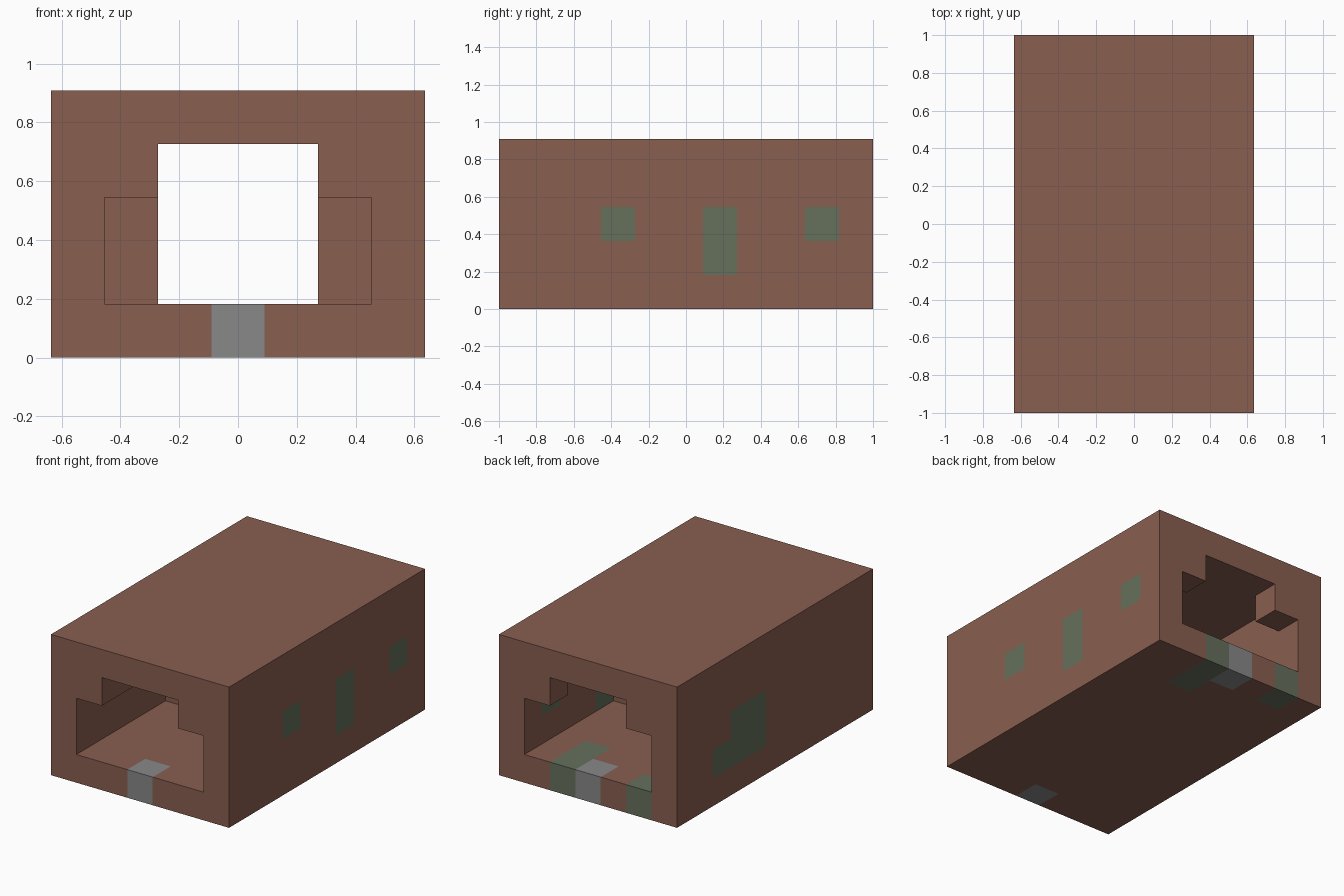
import bpy
import bmesh
import math
from mathutils import Vector

cube = bpy.data.objects.get("Cube")
if cube:
    bpy.data.objects.remove(cube, do_unlink=True)

# Block grid: width, depth, height
NX, NY, NZ = 7, 11, 5
S = 2 / NY


def material(name, color):
    m = bpy.data.materials.new(name)
    m.use_nodes = True
    m.diffuse_color = (*color, 1)
    bsdf = m.node_tree.nodes["Principled BSDF"]
    bsdf.inputs["Base Color"].default_value = (*color, 1)
    bsdf.inputs["Roughness"].default_value = 0.9
    return m


brown = material("brown brick", (0.25, 0.112, 0.08))
green = material("mossy green", (0.133, 0.162, 0.107))
grey = material("stone grey", (0.246, 0.246, 0.246))

# Inlaid blocks: window and moss blocks in the walls and floor, door sills
RIGHT_WINDOWS = {(6, 3, 2), (6, 6, 1), (6, 6, 2), (6, 9, 2)}
LEFT_WINDOWS = {(0, 8, 1)} | {(0, y, z) for y in (6, 7) for z in (1, 2)}
FLOOR_MOSS = {(4, 9, 0), (4, 10, 0), (1, 10, 0)}
SILLS = {(3, 0, 0), (3, 10, 0)}


def hollow(x, y, z):
    """Passage through the house: front hall, doorway, back room, back wall."""
    off = abs(x - 3)
    if not 1 <= z <= 3:
        return False
    if y == 5:                       # partition with a doorway
        return off <= 1
    if 6 <= y <= 9:                  # back room, full width
        return off <= 2
    return off <= (2 if z < 3 else 1)    # stepped arch


def solid(x, y, z):
    inside = 0 <= x < NX and 0 <= y < NY and 0 <= z < NZ
    return inside and not hollow(x, y, z)


def build(name, cells, mat):
    """One object from the exposed faces of a set of blocks."""
    bm = bmesh.new()
    origin = Vector((-NX / 2, -NY / 2, 0))
    for c in cells:
        centre = Vector(c) + Vector((0.5, 0.5, 0.5)) + origin
        for axis in range(3):
            for sign in (-1, 1):
                n = Vector((0, 0, 0))
                n[axis] = sign
                if solid(*(int(a + b) for a, b in zip(c, n))):
                    continue
                u = Vector((0, 0, 0))
                u[(axis + 1) % 3] = 0.5
                v = n.cross(u)
                mid = centre + n / 2
                corners = (mid - u - v, mid + u - v, mid + u + v, mid - u + v)
                bm.faces.new([bm.verts.new(p * S) for p in corners])
    bmesh.ops.remove_doubles(bm, verts=bm.verts, dist=S / 100)
    bmesh.ops.dissolve_limit(bm, angle_limit=math.radians(1),
                             verts=bm.verts, edges=bm.edges)
    mesh = bpy.data.meshes.new(name)
    bm.to_mesh(mesh)
    bm.free()
    mesh.materials.append(mat)
    ob = bpy.data.objects.new(name, mesh)
    bpy.context.collection.objects.link(ob)
    return ob


inlays = RIGHT_WINDOWS | LEFT_WINDOWS | FLOOR_MOSS | SILLS
walls = {(x, y, z) for x in range(NX) for y in range(NY) for z in range(NZ)
         if solid(x, y, z)} - inlays

build("brick_walls", walls, brown)
build("right_windows", RIGHT_WINDOWS, green)
build("left_windows", LEFT_WINDOWS, green)
build("floor_moss", FLOOR_MOSS, green)
build("door_sills", SILLS, grey)
